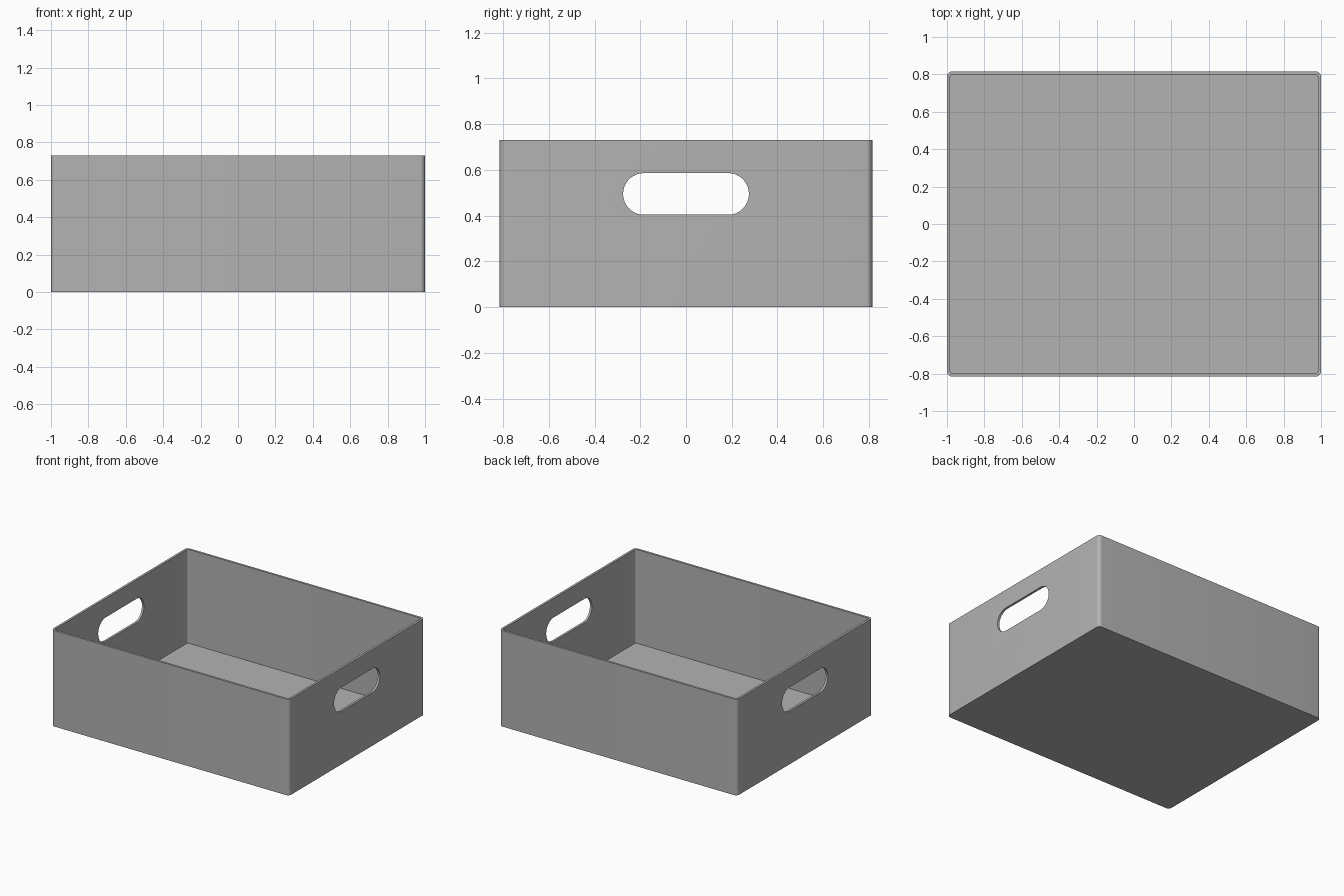
import bpy, bmesh
from mathutils import Vector

old = bpy.data.objects.get("Cube")
if old:
    bpy.data.objects.remove(old, do_unlink=True)

HX, HY, H = 1.0, 0.815, 0.73
WALL = 0.017

grey = bpy.data.materials.new("light_grey")
grey.use_nodes = True
colour = (0.45, 0.45, 0.45, 1)
grey.diffuse_color = colour
grey.node_tree.nodes["Principled BSDF"].inputs["Base Color"].default_value = colour


def rounded_block(name, size, centre, axis, radius, segments):
    """Box whose edges along one axis are rounded."""
    bm = bmesh.new()
    bmesh.ops.create_cube(bm, size=1)
    bmesh.ops.scale(bm, vec=size, verts=bm.verts)
    bmesh.ops.translate(bm, vec=centre, verts=bm.verts)
    edges = [e for e in bm.edges
             if abs((e.verts[0].co - e.verts[1].co).normalized()[axis]) > 0.9]
    bmesh.ops.bevel(bm, geom=edges, offset=radius, segments=segments,
                    profile=0.5, affect='EDGES', clamp_overlap=True)
    mesh = bpy.data.meshes.new(name)
    bm.to_mesh(mesh)
    bm.free()
    mesh.materials.append(grey)
    obj = bpy.data.objects.new(name, mesh)
    bpy.context.collection.objects.link(obj)
    return obj


# Outer body with rounded upright corners
crate = rounded_block("open_crate", (2 * HX, 2 * HY, H), (0, 0, H / 2), 2, 0.027, 8)

# Inner space, open at the top, and the grip slots through both ends
cavity = rounded_block("cavity_cutter", (2 * (HX - WALL), 2 * (HY - WALL), H),
                       (0, 0, H / 2 + WALL), 2, 0.012, 8)
slots = rounded_block("grip_slot_cutter", (3, 0.55, 0.182), (0, 0, 0.495), 0, 0.0905, 12)

for cutter in (cavity, slots):
    mod = crate.modifiers.new(cutter.name, 'BOOLEAN')
    mod.operation = 'DIFFERENCE'
    mod.solver = 'EXACT'
    mod.object = cutter
    cutter.hide_render = True
    cutter.hide_set(True)

# Apply the cuts and smooth only the rounded parts
bpy.context.view_layer.objects.active = crate
crate.select_set(True)
for mod in list(crate.modifiers):
    bpy.ops.object.modifier_apply(modifier=mod.name)
for cutter in (cavity, slots):
    bpy.data.objects.remove(cutter, do_unlink=True)
bpy.ops.object.shade_smooth_by_angle(angle=0.6)
